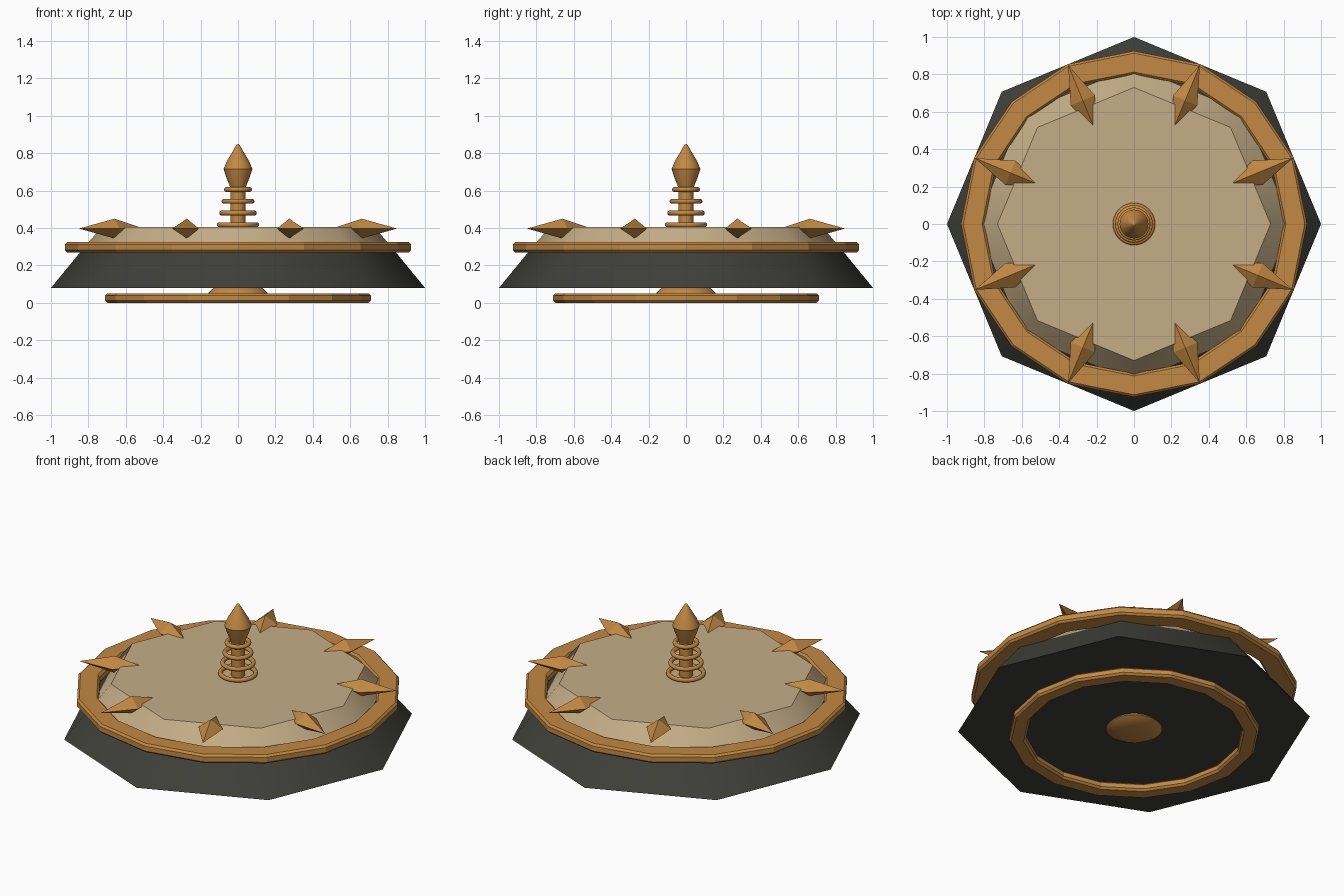
import bpy, bmesh, math
from mathutils import Vector

old = bpy.data.objects.get("Cube")
if old:
    bpy.data.objects.remove(old, do_unlink=True)


def material(name, rgb):
    m = bpy.data.materials.new(name)
    m.use_nodes = True
    m.diffuse_color = (*rgb, 1)
    m.node_tree.nodes["Principled BSDF"].inputs["Base Color"].default_value = (*rgb, 1)
    return m


BRONZE = material("bronze", (0.54, 0.25, 0.055))
DARK = material("dark_iron", (0.05, 0.05, 0.042))
CREAM = material("tan_leather", (0.55, 0.42, 0.24))


def finish(name, bm, mat, smooth=0):
    bmesh.ops.remove_doubles(bm, verts=bm.verts, dist=0.0001)
    bmesh.ops.recalc_face_normals(bm, faces=bm.faces)
    mesh = bpy.data.meshes.new(name)
    bm.to_mesh(mesh)
    bm.free()
    mesh.materials.append(mat)
    ob = bpy.data.objects.new(name, mesh)
    bpy.context.collection.objects.link(ob)
    if smooth:
        bpy.ops.object.select_all(action="DESELECT")
        ob.select_set(True)
        bpy.context.view_layer.objects.active = ob
        bpy.ops.object.shade_smooth_by_angle(angle=math.radians(smooth))
    return ob


def lathe(name, profile, sides, mat, smooth=0, closed=False):
    """Spin (radius, height) points around z; open profiles get flat caps."""
    bm = bmesh.new()
    rows = []
    for k in range(sides):
        a = math.tau * k / sides
        rows.append([bm.verts.new((r * math.cos(a), r * math.sin(a), z)) for r, z in profile])
    n = len(profile)
    for k in range(sides):
        a, b = rows[k], rows[(k + 1) % sides]
        for i in range(n if closed else n - 1):
            j = (i + 1) % n
            bm.faces.new((a[i], b[i], b[j], a[j]))
    if not closed:
        for i in (0, n - 1):
            if profile[i][0] > 0.001:
                bm.faces.new([row[i] for row in rows])
    return finish(name, bm, mat, smooth)


def band(name, inner, outer, low, high, c=0.012):
    """Flat sixteen-sided hoop with chamfered edges."""
    profile = [(inner + c, low), (outer - c, low), (outer, low + c), (outer, high - c),
               (outer - c, high), (inner + c, high), (inner, high - c), (inner, low + c)]
    lathe(name, profile, 16, BRONZE, closed=True)


# Octagonal body: dark skirt and tan cover share one slope
lathe("skirt", [(1.0, 0.08), (0.84, 0.275)], 8, DARK, 40)
lathe("cover", [(0.84, 0.275), (0.73, 0.405)], 8, CREAM, 40)

# Hoops
band("rim_hoop", 0.80, 0.925, 0.27, 0.325)
band("bottom_hoop", 0.615, 0.71, 0.0, 0.05)

# Rounded boss under the body
lathe("bottom_boss", [(0.12, 0.085), (0.145, 0.068), (0.16, 0.05), (0.13, 0.034),
                      (0.075, 0.023), (0, 0.02)], 32, BRONZE, 40)

# Central spire with stacked rings
lathe("spire_shaft", [(0.04, 0.39), (0.04, 0.625)], 24, BRONZE, 40)
lathe("spire_head", [(0.04, 0.615), (0.062, 0.67), (0.077, 0.715), (0.06, 0.757),
                     (0.03, 0.807), (0.009, 0.844), (0, 0.85)], 24, BRONZE, 40)
for i in range(4):
    radius, height = 0.1 - 0.0125 * i, 0.417 + 0.063 * i
    tube = [(radius + 0.013 * math.cos(t * math.tau / 10),
             height + 0.013 * math.sin(t * math.tau / 10)) for t in range(10)]
    lathe(f"spire_ring_{i + 1}", tube, 32, BRONZE, 60, closed=True)

# Eight faceted spikes around the cover
for k in range(8):
    a = math.tau * (k + 0.5) / 8
    out = Vector((math.cos(a), math.sin(a), 0))
    side = Vector((-math.sin(a), math.cos(a), 0))
    up = Vector((0, 0, 1))
    mid = out * 0.715 + up * 0.397
    bm = bmesh.new()
    tips = [bm.verts.new(out * r + up * 0.397) for r in (0.545, 0.92)]
    belt = [bm.verts.new(mid + d) for d in (side * 0.07, up * 0.053, side * -0.07, up * -0.053)]
    for tip in tips:
        for i in range(4):
            bm.faces.new((tip, belt[i], belt[(i + 1) % 4]))
    finish(f"spike_{k + 1}", bm, BRONZE)
